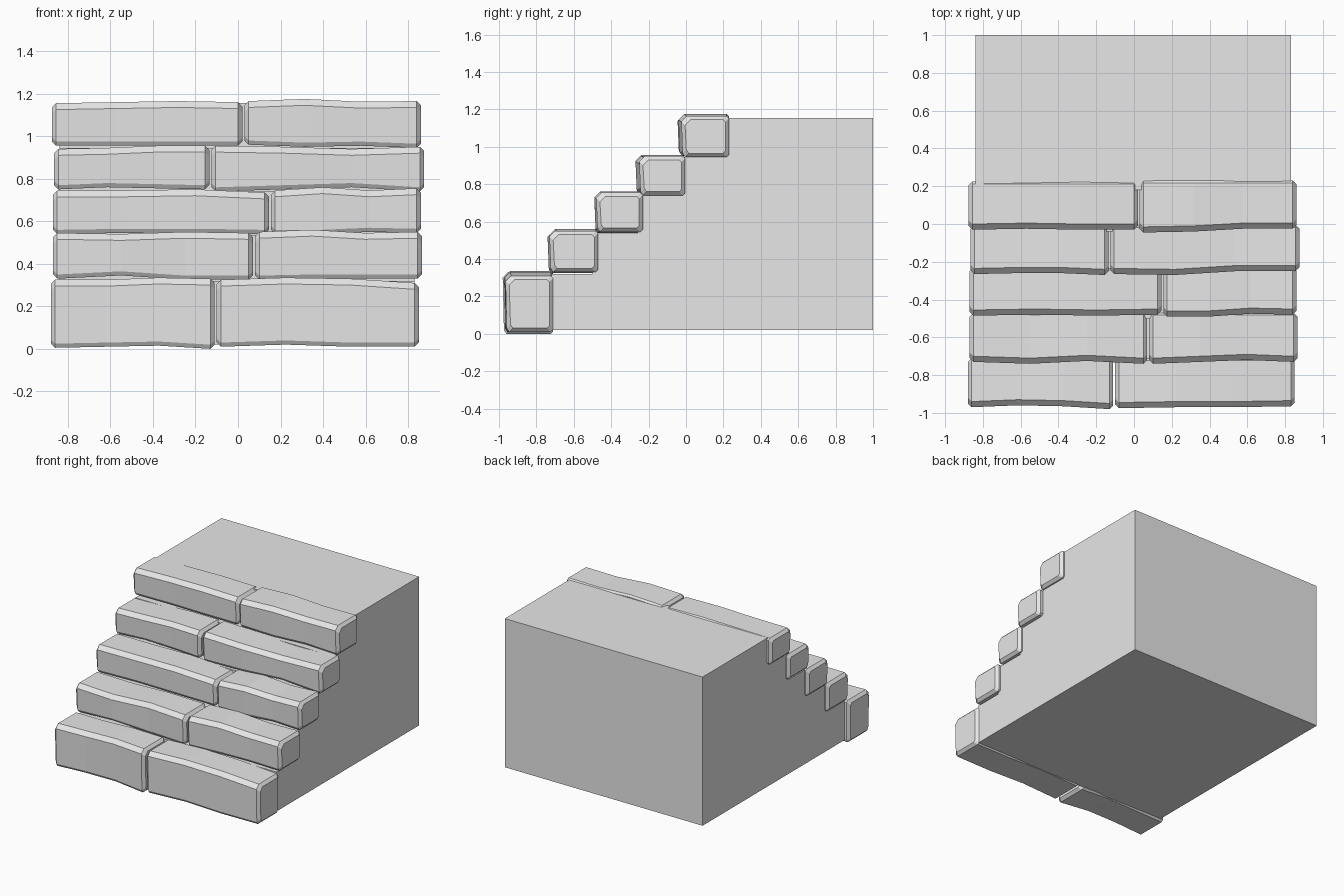
import bpy, bmesh

cube = bpy.data.objects.get("Cube")
if cube:
    bpy.data.objects.remove(cube, do_unlink=True)

stone = bpy.data.materials.new("pale grey stone")
stone.use_nodes = True
GREY = (0.8, 0.8, 0.8, 1)
stone.diffuse_color = GREY
stone.node_tree.nodes["Principled BSDF"].inputs["Base Color"].default_value = GREY


def finish(bm, name):
    bmesh.ops.recalc_face_normals(bm, faces=bm.faces)
    mesh = bpy.data.meshes.new(name)
    bm.to_mesh(mesh)
    bm.free()
    mesh.materials.append(stone)
    obj = bpy.data.objects.new(name, mesh)
    bpy.context.collection.objects.link(obj)
    return obj


def loft(rings, name):
    """Skin a row of matching closed rings and cap both ends."""
    bm = bmesh.new()
    rows = [[bm.verts.new(p) for p in ring] for ring in rings]
    n = len(rows[0])
    for a, b in zip(rows, rows[1:]):
        for i in range(n):
            j = (i + 1) % n
            bm.faces.new((a[i], a[j], b[j], b[i]))
    bm.faces.new(rows[0])
    bm.faces.new(rows[-1][::-1])
    return finish(bm, name)


def section(x, front, back, low, high, inset=0.0):
    """Chamfered block outline; the upper front edge is worn the most."""
    f, b, l, h = front + inset, back - inset, low + inset, high - inset
    c, s = 0.03, 0.013
    return [(x, y, z) for y, z in (
        (f, h - c), (f + c, h), (b - s, h), (b, h - s),
        (b, l + s), (b - s, l), (f + s * 1.5, l), (f + s * .5, l + s * 1.5))]


def slab(name, x0, x1, back, fronts, lows, highs):
    """Long stone with uneven edges, sampled at four even stations."""
    end = 0.02
    rings = [section(x0, fronts[0], back, lows[0], highs[0], end)]
    for i in range(4):
        x = x0 + end + (x1 - x0 - 2 * end) * i / 3
        rings.append(section(x, fronts[i], back, lows[i], highs[i]))
    rings.append(section(x1, fronts[3], back, lows[3], highs[3], end))
    loft(rings, name)


# Solid mass behind the steps, with a stepped front
fronts = [-0.72, -0.5, -0.26, -0.04, 0.18]
levels = [0.32, 0.535, 0.74, 0.945, 1.155]
profile = [(1.0, 0.02), (fronts[0], 0.02)]
for i, level in enumerate(levels):
    profile.append((fronts[i], level))
    if i < 4:
        profile.append((fronts[i + 1], level))
profile.append((1.0, 1.155))
loft([[(x, y, z) for y, z in profile] for x in (-0.84, 0.83)], "stair_core")

# Step stones: ends in x, back, then front, underside and top in centimetres
steps = [
    ("step_1_right", -88, -11, -71, (-97, -96, -96.5, -98), (0.5, 1, 1.5, 0), (32.5, 32.5, 33.5, 33)),
    ("step_1_left", -10, 85, -71, (-97.5, -97, -97, -96.5), (1, 2, 1, 1), (32.5, 33.5, 33, 31)),
    ("step_2_right", -87, 7, -47, (-73, -74, -72.5, -74), (33, 34.5, 32.5, 32.5), (54.5, 54, 55, 54.5)),
    ("step_2_left", 8, 86.5, -47, (-74, -73, -72, -73), (32.5, 33, 33, 33), (55, 56, 54.5, 55)),
    ("step_3_right", -87, 14.5, -23, (-48.5, -48, -48.5, -48), (54, 54.5, 54.5, 54), (74.5, 74.5, 75, 73.5)),
    ("step_3_left", 15.5, 86, -23, (-49, -49, -47.5, -48), (54, 54, 55, 54.5), (74.5, 76, 74.5, 75.5)),
    ("step_4_right", -86.5, -13.5, -0.5, (-26.5, -26, -26, -27), (75, 76, 75.5, 75), (94, 94.5, 95.5, 95.5)),
    ("step_4_left", -12.5, 87.5, -0.5, (-26.5, -27, -25, -25), (74, 75, 76, 74), (95.5, 95, 94, 95)),
    ("step_5_right", -87.5, 2, 22.5, (-3, -2.5, -3, -3), (95.5, 95.5, 95.5, 95.5), (115.5, 116, 116.5, 116)),
    ("step_5_left", 3, 86, 23, (-4.5, -4, -2.5, -2.5), (96, 95, 95.5, 94.5), (116.5, 117.5, 116.2, 116.5)),
]
for name, x0, x1, back, front, low, high in steps:
    slab(name, x0 / 100, x1 / 100, back / 100,
         *[[v / 100 for v in row] for row in (front, low, high)])
